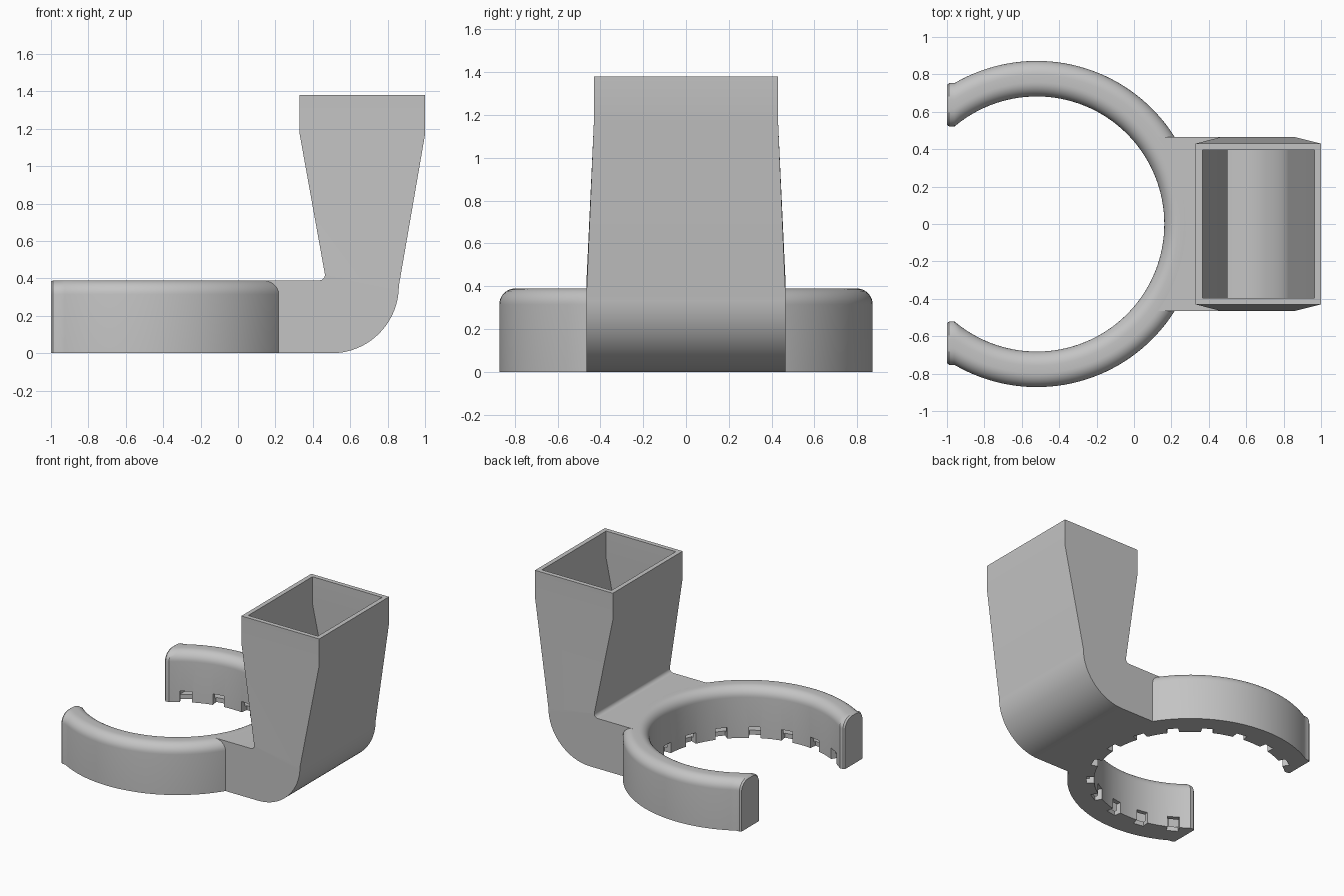
import bpy, bmesh
from math import sin, cos, acos, pi, radians
from mathutils import Matrix

cube = bpy.data.objects.get("Cube")
if cube:
    bpy.data.objects.remove(cube, do_unlink=True)

GREY = (0.55, 0.55, 0.55, 1.0)
grey = bpy.data.materials.new("plain grey")
grey.use_nodes = True
grey.diffuse_color = GREY
grey.node_tree.nodes["Principled BSDF"].inputs["Base Color"].default_value = GREY

CX = -0.52              # ring centre
R_IN, R_OUT = 0.682, 0.872
HEIGHT = 0.39
WALL = 0.035


def make_object(name, bm):
    bmesh.ops.recalc_face_normals(bm, faces=bm.faces)
    mesh = bpy.data.meshes.new(name)
    bm.to_mesh(mesh)
    bm.free()
    mesh.materials.append(grey)
    obj = bpy.data.objects.new(name, mesh)
    bpy.context.scene.collection.objects.link(obj)
    return obj


def loft(name, sections):
    """Closed solid through a list of equal-length point loops."""
    bm = bmesh.new()
    loops = [[bm.verts.new(p) for p in s] for s in sections]
    n = len(loops[0])
    for a, b in zip(loops, loops[1:]):
        for i in range(n):
            j = (i + 1) % n
            bm.faces.new((a[i], a[j], b[j], b[i]))
    bm.faces.new(loops[0])
    bm.faces.new(loops[-1])
    return make_object(name, bm)


def cut(obj, cutter):
    """Subtract the cutter from the object and discard it."""
    mod = obj.modifiers.new("cut", 'BOOLEAN')
    mod.operation = 'DIFFERENCE'
    mod.solver = 'EXACT'
    mod.object = cutter
    bpy.context.view_layer.update()
    result = bpy.data.meshes.new_from_object(
        obj.evaluated_get(bpy.context.evaluated_depsgraph_get()))
    obj.modifiers.clear()
    obj.data = result
    bpy.data.objects.remove(cutter, do_unlink=True)


def smooth(obj):
    bpy.ops.object.select_all(action='DESELECT')
    obj.select_set(True)
    bpy.context.view_layer.objects.active = obj
    bpy.ops.object.shade_smooth_by_angle(angle=radians(30))


# Open ring: flat base, rounded top edges
def ring_profile(inset, radius, steps=8):
    r0, r1, z0, z1 = R_IN + inset, R_OUT - inset, inset, HEIGHT - inset
    pts = [(r0, z0), (r1, z0)]
    for k in range(steps + 1):
        t = k / steps * pi / 2
        pts.append((r1 - radius + radius * cos(t), z1 - radius + radius * sin(t)))
    for k in range(steps + 1):
        t = k / steps * pi / 2
        pts.append((r0 + radius - radius * sin(t), z1 - radius + radius * cos(t)))
    return pts


def ring_sections(profile, end_x, steps=96):
    """Sweep around the centre; both ends finish on the plane x = end_x."""
    sections = []
    for k in range(steps + 1):
        u = 2 * k / steps - 1
        loop = []
        for r, z in profile:
            a = u * acos((end_x - CX) / r)
            loop.append((CX + r * cos(a), r * sin(a), z))
        sections.append(loop)
    return sections


def straight_end(section, x, shrink):
    """Copy of an end section moved to x, slightly drawn in."""
    ys = [p[1] for p in section]
    mid = (min(ys) + max(ys)) / 2
    f = 1 - shrink
    return [(x, mid + (y - mid) * f, z * (1 - shrink / 4)) for _, y, z in section]


arc = ring_sections(ring_profile(0, 0.075), -0.96)
tips = [(-0.988, 0.0), (-1.0, 0.08)]
first = [straight_end(arc[0], x, s) for x, s in reversed(tips)]
last = [straight_end(arc[-1], x, s) for x, s in tips]
ring = loft("air_ring", first + arc + last)

# Air channel inside the ring
cut(ring, loft("channel_cutter", ring_sections(ring_profile(WALL, 0.04), -0.93)))

# Outlet slots along the lower inner edge
bm = bmesh.new()
for k in range(-6, 7):
    place = (Matrix.Translation((CX, 0, 0)) @ Matrix.Rotation(radians(20 * k), 4, 'Z')
             @ Matrix.Translation((0.69, 0, 0.03)) @ Matrix.Diagonal((0.09, 0.085, 0.11, 1)))
    bmesh.ops.create_cube(bm, size=1, matrix=place)
cut(ring, make_object("slot_cutter", bm))
smooth(ring)


# Duct: flat connector, elbow and flared funnel
def duct_sections(inset, start_x, top_z, steps=20):
    def section(inner, outer, half):
        (xa, za), (xb, zb) = inner, outer
        return [(xa, -half, za), (xa, half, za), (xb, half, zb), (xb, -half, zb)]

    low, high = 0.465 - inset, 0.43 - inset
    small, big = 0.03 + inset, 0.36 - inset
    sections = [section((start_x, HEIGHT - inset), (start_x, inset), low)]
    for k in range(steps + 1):
        t = k / steps * pi / 2
        sections.append(section((0.435 + small * sin(t), 0.42 - small * cos(t)),
                                (0.5 + big * sin(t), 0.36 - big * cos(t)), low))
    for z in (1.17, top_z):
        sections.append(section((0.33 + inset, z), (1.0 - inset, z), high))
    return sections


duct = loft("funnel_duct", duct_sections(0, 0.0, 1.38))
cut(duct, loft("duct_cutter", duct_sections(WALL, 0.37, 1.45)))

# Trim the connector to the curve of the ring
bm = bmesh.new()
bmesh.ops.create_cone(bm, cap_ends=True, segments=96, radius1=0.78, radius2=0.78,
                      depth=2, matrix=Matrix.Translation((CX, 0, 0)))
cut(duct, make_object("trim_cutter", bm))
smooth(duct)
